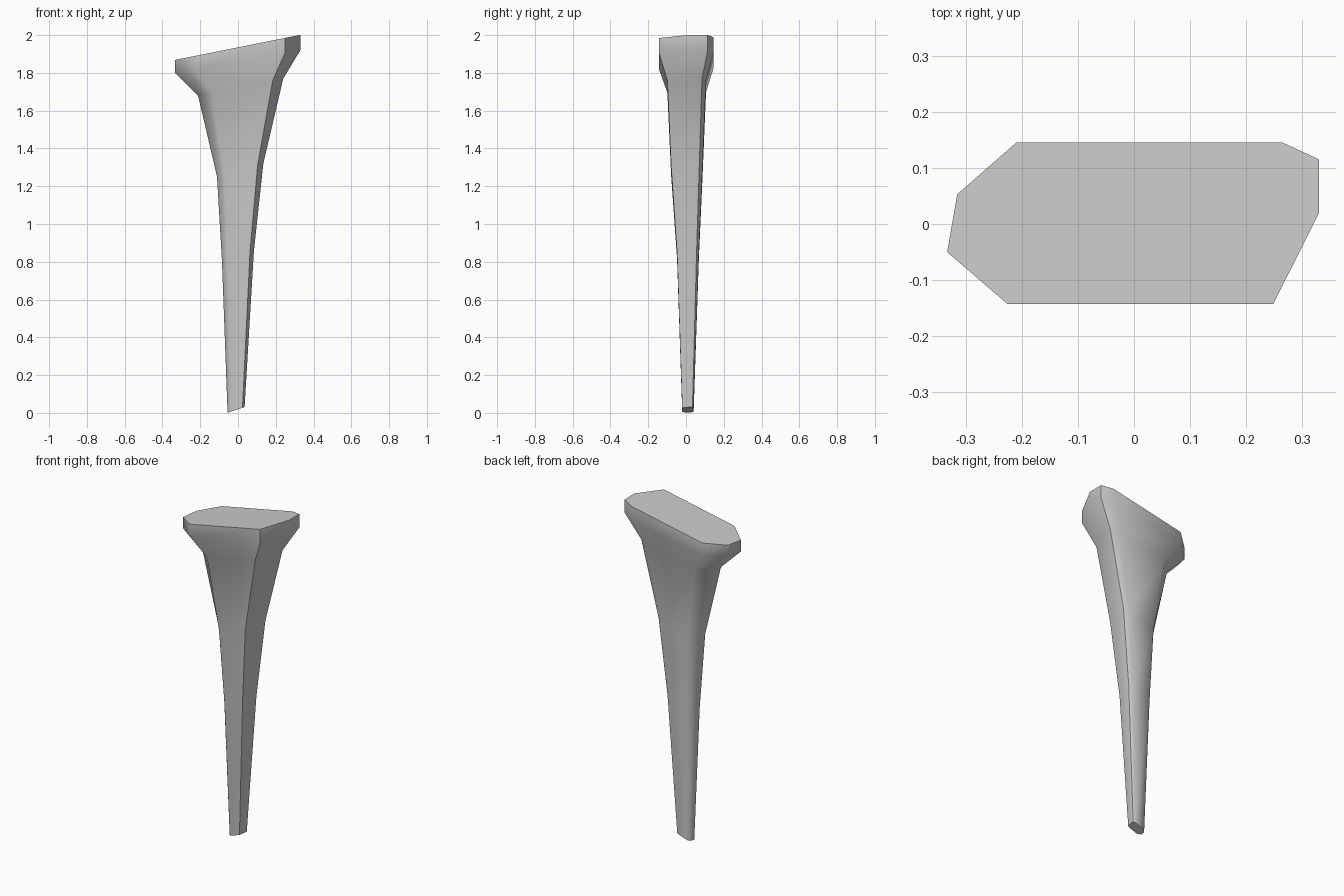
import bpy
import bmesh

cube = bpy.data.objects.get("Cube")
if cube:
    bpy.data.objects.remove(cube, do_unlink=True)

# Plain grey material
grey = bpy.data.materials.new("plain_grey")
grey.use_nodes = True
colour = (0.6, 0.6, 0.6, 1)
grey.diffuse_color = colour
grey.node_tree.nodes["Principled BSDF"].inputs["Base Color"].default_value = colour

# Eight-sided outline of the head, counter-clockwise from above
OUTLINE = [(-0.333, -0.05), (-0.225, -0.143), (0.248, -0.143), (0.33, 0.02),
           (0.33, 0.115), (0.265, 0.145), (-0.21, 0.145), (-0.315, 0.053)]
CREASES = (2, 4)  # corners whose long edges stay sharp

# Sections from tip to head: x scale, x shift, y scale, y shift, height, tilt
SECTIONS = [(0.136, -0.01, 0.21, 0.01, 0.019, 0.33),
            (0.255, 0.0, 0.40, 0.01, 0.83, 0.30),
            (0.37, 0.012, 0.58, 0.004, 1.282, 0.28),
            (0.68, 0.015, 0.71, 0.003, 1.722, 0.20),
            (1, 0, 1, 0, 1.86, 0.18),
            (1, 0, 1, 0, 1.935, 0.20)]


def ring(bm, sx, cx, sy, cy, height, tilt):
    verts = []
    for px, py in OUTLINE:
        x, y = px * sx + cx, py * sy + cy
        verts.append(bm.verts.new((x, y, height + tilt * x)))
    return verts


# Tapered shaft flaring into the slanted head
bm = bmesh.new()
rings = [ring(bm, *section) for section in SECTIONS]
count = len(OUTLINE)
for low, high in zip(rings, rings[1:]):
    for i in range(count):
        j = (i + 1) % count
        bm.faces.new((low[i], low[j], high[j], high[i]))
    for i in CREASES:
        bm.edges.get((low[i], high[i])).smooth = False

# Flat caps with sharp rims
caps = [bm.faces.new(reversed(rings[0])), bm.faces.new(rings[-1])]
for face in bm.faces:
    face.smooth = True
for cap in caps:
    for edge in cap.edges:
        edge.smooth = False
bm.normal_update()

mesh = bpy.data.meshes.new("tapered_leg")
bm.to_mesh(mesh)
bm.free()
mesh.materials.append(grey)
leg = bpy.data.objects.new("tapered_leg", mesh)
bpy.context.collection.objects.link(leg)
